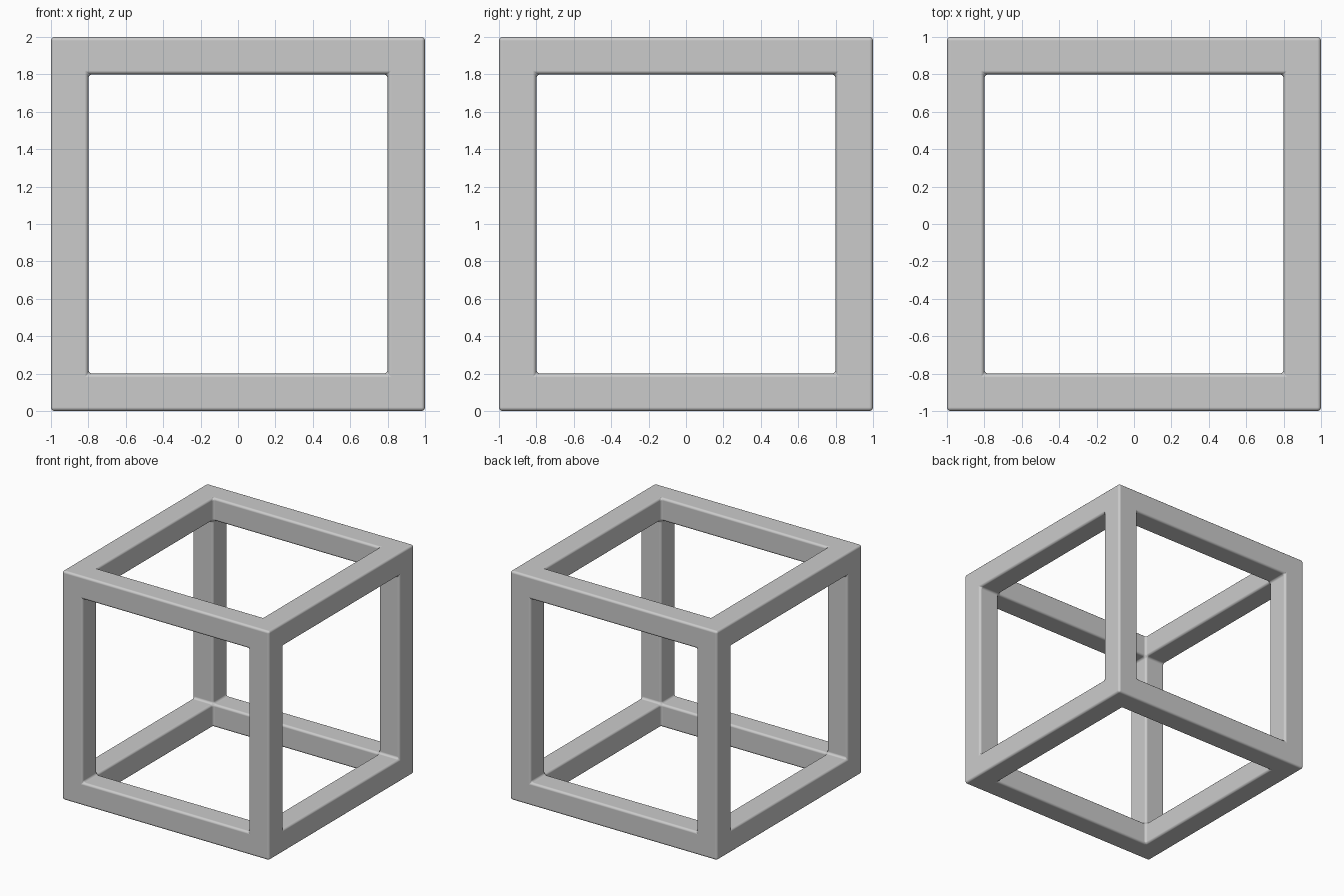
import bpy, bmesh
from itertools import product
from mathutils import Vector

if "Cube" in bpy.data.objects:
    bpy.data.objects.remove(bpy.data.objects["Cube"])

# Grid lines along each axis: bar, opening, bar
LINES = [-1.0, -0.8, 0.8, 1.0]


def solid(c):
    # A cell belongs to a bar if at most one of its indices is the middle one
    return all(0 <= i <= 2 for i in c) and sum(i == 1 for i in c) <= 1


bm = bmesh.new()
verts = {}


def vert(k):
    if k not in verts:
        x, y, z = (LINES[i] for i in k)
        verts[k] = bm.verts.new((x, y, z + 1.0))
    return verts[k]


# Skin the boundary between bar cells and empty space
for cell in product(range(3), repeat=3):
    if not solid(cell):
        continue
    for axis, side in product(range(3), (0, 1)):
        near = list(cell)
        near[axis] += 1 if side else -1
        if solid(near):
            continue
        u, v = (axis + 1) % 3, (axis + 2) % 3
        loop = []
        for du, dv in ((0, 0), (1, 0), (1, 1), (0, 1)):
            k = list(cell)
            k[axis] += side
            k[u] += du
            k[v] += dv
            loop.append(vert(tuple(k)))
        bm.faces.new(loop if side else loop[::-1])

mesh = bpy.data.meshes.new("cube_frame")
bm.to_mesh(mesh)
bm.free()
frame = bpy.data.objects.new("cube_frame", mesh)
bpy.context.collection.objects.link(frame)

# Softly rounded edges, inside and out
for p in mesh.polygons:
    p.use_smooth = True
bevel = frame.modifiers.new("rounded_edges", 'BEVEL')
bevel.width = 0.02
bevel.segments = 3
bevel.limit_method = 'ANGLE'
bevel.harden_normals = True
